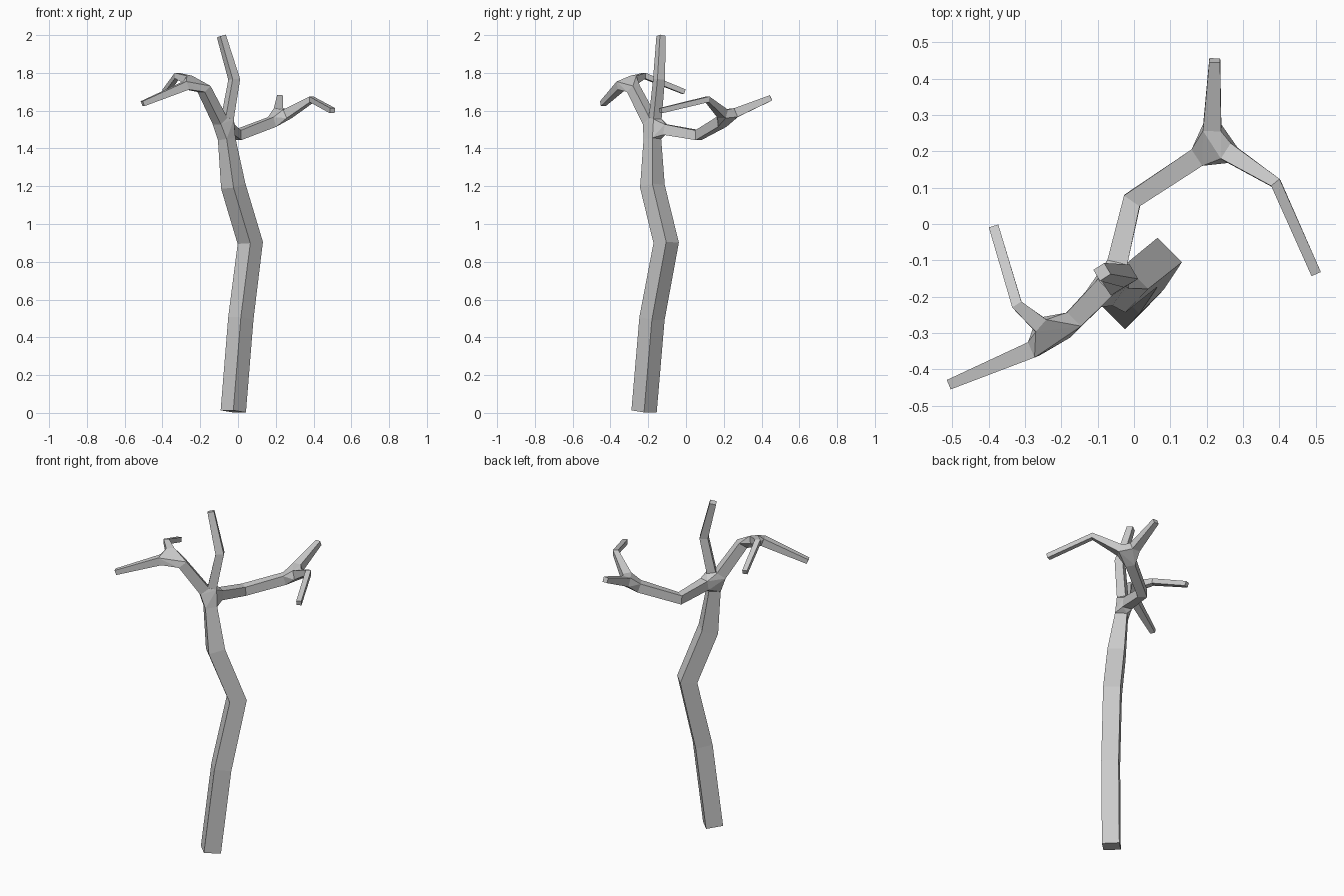
import bpy, bmesh
from mathutils import Vector

if "Cube" in bpy.data.objects:
    bpy.data.objects.remove(bpy.data.objects["Cube"])

bm = bmesh.new()


def limb(points, ref, cap_start=False, cap_end=True):
    """Square tube through (x, y, z, side) points; returns first and last rings."""
    pos = [Vector(p[:3]) for p in points]
    rings = []
    for i, p in enumerate(points):
        t = Vector()
        if i > 0:
            t += (pos[i] - pos[i - 1]).normalized()
        if i < len(pos) - 1:
            t += (pos[i + 1] - pos[i]).normalized()
        t.normalize()
        r = Vector(ref)
        u = (r - t * r.dot(t)).normalized()
        v = t.cross(u)
        h = p[3] / 2
        rings.append([bm.verts.new(pos[i] + u * a * h + v * b * h)
                      for a, b in ((1, 1), (-1, 1), (-1, -1), (1, -1))])
    for lo, hi in zip(rings, rings[1:]):
        for k in range(4):
            n = (k + 1) % 4
            bm.faces.new((lo[k], lo[n], hi[n], hi[k]))
    if cap_start:
        bm.faces.new(rings[0][::-1])
    if cap_end:
        bm.faces.new(rings[-1])
    return rings[0], rings[-1]


def fork(*rings):
    """Convex skin joining the open ends of limbs, open inside each limb."""
    tmp = bmesh.new()
    owner = {}
    for i, ring in enumerate(rings):
        for v in ring:
            owner[tmp.verts.new(v.co)] = (i, v)
    bmesh.ops.convex_hull(tmp, input=tmp.verts[:])
    for f in tmp.faces:
        if len({owner[v][0] for v in f.verts}) > 1:
            bm.faces.new([owner[v][1] for v in f.verts])
    tmp.free()


UP = (0, 0, 1)

# Trunk and its leader
_, trunk_end = limb([(-.025, -.222, .008, .095), (.015, -.18, .5, .095),
                     (.065, -.105, .9, .095), (-.025, -.178, 1.2, .093),
                     (-.06, -.178, 1.45, .066)], (1, 1, 0), True, False)
leader, _ = limb([(-.056, -.163, 1.56, .05), (-.02, -.143, 1.765, .046),
                  (-.088, -.132, 1.995, .036)], (.85, .5, 0))

# Right bough with two twigs
r0, r1 = limb([(-.047, -.11, 1.5, .056), (-.005, .065, 1.47, .052),
               (.18, .187, 1.54, .054)], UP, False, False)
ra, _ = limb([(.215, .265, 1.59, .05), (.222, .45, 1.668, .03)], UP)
rb, _ = limb([(.262, .195, 1.583, .05), (.39, .113, 1.66, .03),
              (.5, -.135, 1.6, .028)], UP)

# Left bough with two twigs
l0, l1 = limb([(-.095, -.19, 1.545, .06), (-.18, -.278, 1.715, .054)],
              UP, False, False)
la, _ = limb([(-.275, -.343, 1.733, .046), (-.505, -.44, 1.637, .028)], UP)
lb, _ = limb([(-.26, -.276, 1.763, .044), (-.322, -.222, 1.785, .03),
              (-.385, -.01, 1.7, .027)], UP)

# Forks
fork(trunk_end, leader, r0, l0)
fork(r1, ra, rb)
fork(l1, la, lb)

bmesh.ops.recalc_face_normals(bm, faces=bm.faces[:])
mesh = bpy.data.meshes.new("bare_tree")
bm.to_mesh(mesh)
bm.free()
bpy.context.collection.objects.link(bpy.data.objects.new("bare_tree", mesh))
